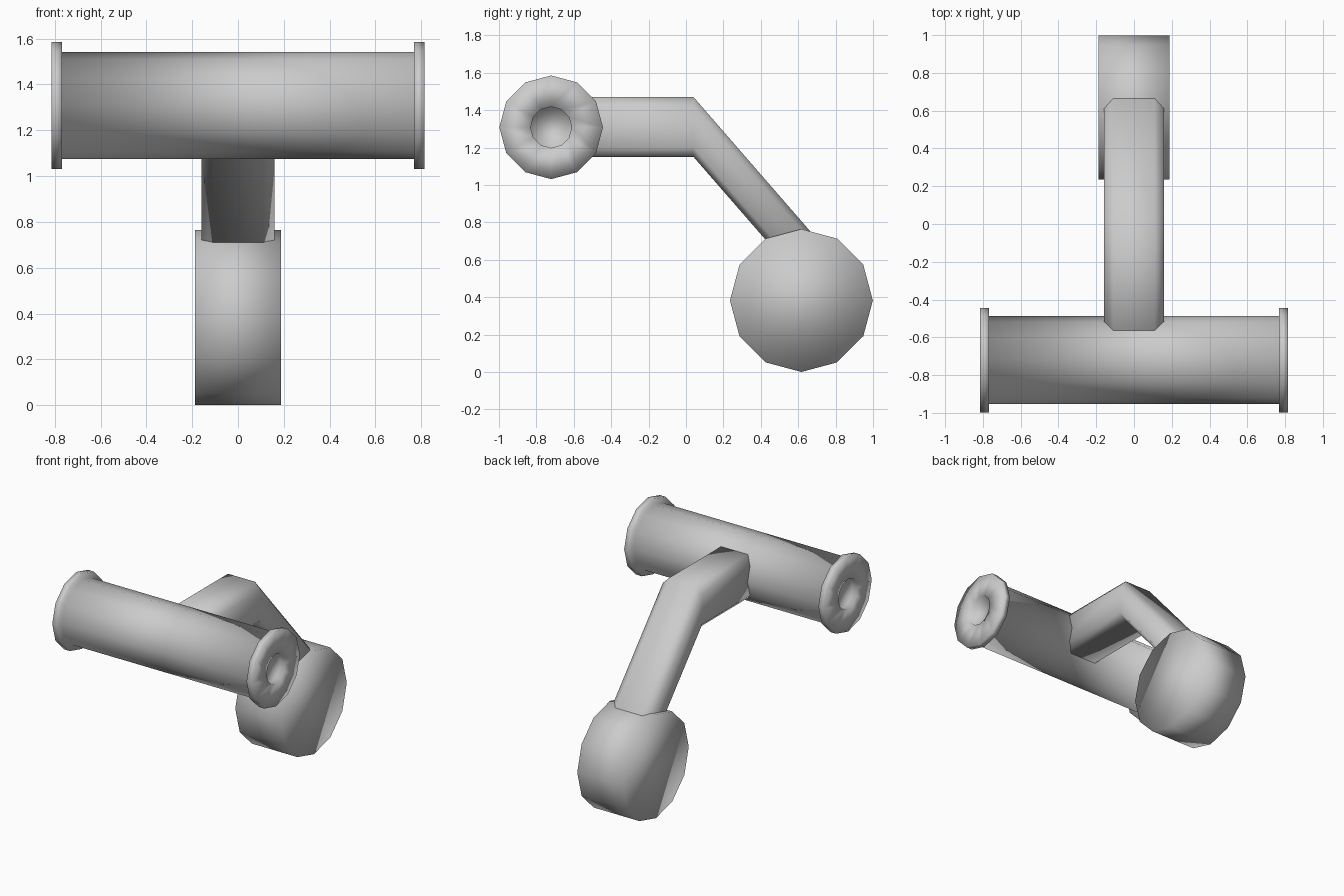
import bpy, bmesh, math

if "Cube" in bpy.data.objects:
    bpy.data.objects.remove(bpy.data.objects["Cube"])

SIDES = 12


def finish(name, bm, location=(0, 0, 0)):
    bmesh.ops.recalc_face_normals(bm, faces=bm.faces)
    for f in bm.faces:
        f.smooth = True
    mesh = bpy.data.meshes.new(name)
    bm.to_mesh(mesh)
    bm.free()
    ob = bpy.data.objects.new(name, mesh)
    ob.location = location
    bpy.context.collection.objects.link(ob)
    return ob


def loft(name, rings, location=(0, 0, 0)):
    """Join successive closed rings with quads and cap both ends."""
    bm = bmesh.new()
    loops = [[bm.verts.new(p) for p in ring] for ring in rings]
    for a, b in zip(loops, loops[1:]):
        n = len(a)
        for i in range(n):
            j = (i + 1) % n
            bm.faces.new((a[i], a[j], b[j], b[i]))
    bm.faces.new(loops[0])
    bm.faces.new(loops[-1])
    return finish(name, bm, location)


def ring_x(x, r):
    """Twelve-sided ring around the x axis."""
    return [(x, r * math.cos(math.tau * i / SIDES), r * math.sin(math.tau * i / SIDES))
            for i in range(SIDES)]


# Handle bar: tube with a flange and a recessed hole at each end
half = [(-0.775, 0.11), (-0.815, 0.11), (-0.815, 0.277),
        (-0.768, 0.277), (-0.768, 0.233)]
profile = half + [(-x, r) for x, r in reversed(half)]
loft("handle_bar", [ring_x(x, r) for x, r in profile], (0, -0.721, 1.308))

# Round weight at the lower end
loft("round_end", [ring_x(-0.187, 0.382), ring_x(0.187, 0.382)], (0, 0.617, 0.382))

# Bent arm: chamfered square section, vertical at the bend
h, c = 0.16, 0.11
section = [(h, c), (c, h), (-c, h), (-h, c), (-h, -c), (-c, -h), (c, -h), (h, -c)]
path = [(-0.70, 1.31), (0.04, 1.31), (0.72, 0.528)]
loft("bent_arm", [[(x, y, z + dz) for x, dz in section] for y, z in path])
